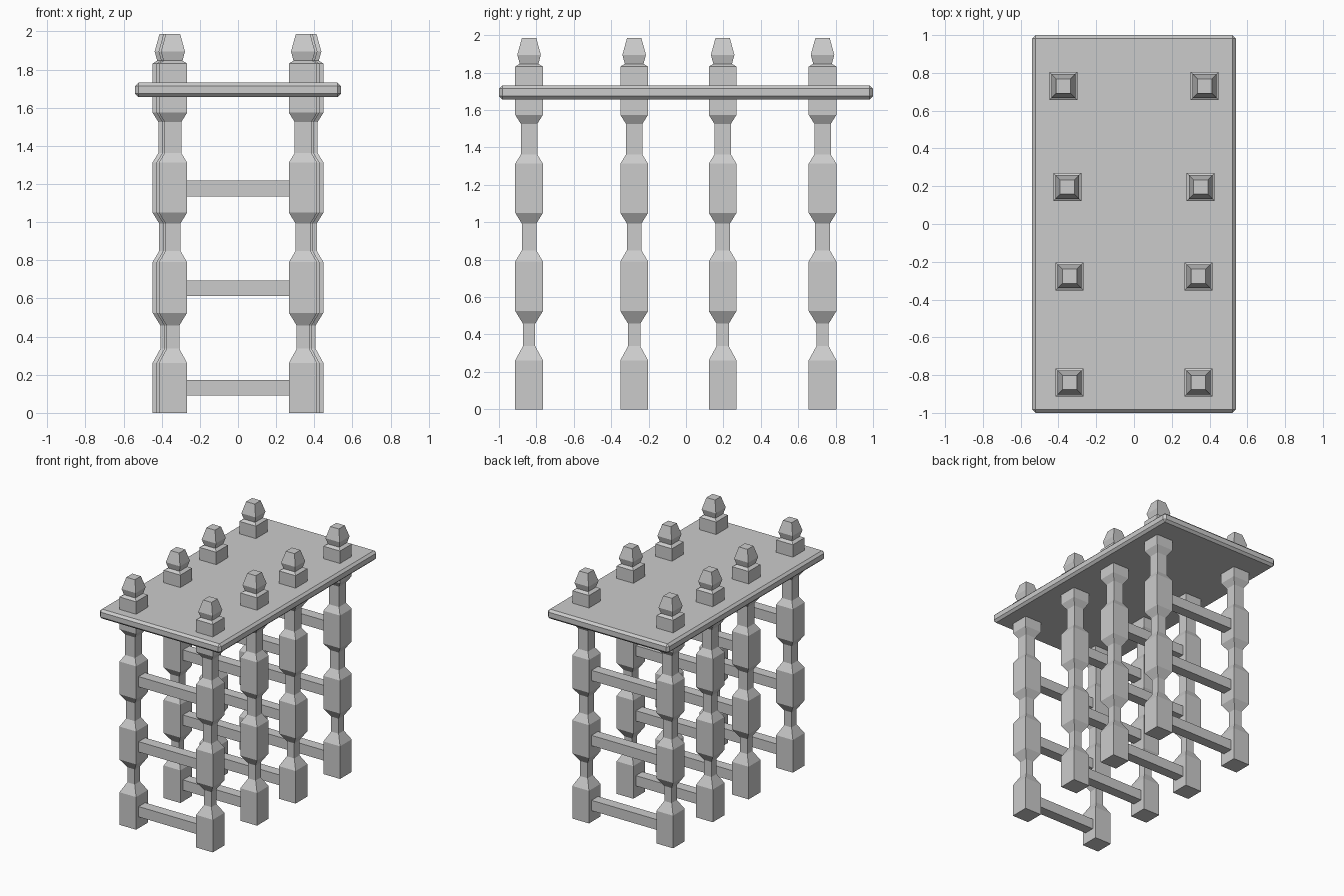
import bpy
import bmesh

cube = bpy.data.objects.get("Cube")
if cube:
    bpy.data.objects.remove(cube, do_unlink=True)

grey = bpy.data.materials.new("plain grey")
grey.use_nodes = True
grey.diffuse_color = (0.6, 0.6, 0.6, 1)
grey.node_tree.nodes["Principled BSDF"].inputs["Base Color"].default_value = (0.6, 0.6, 0.6, 1)


def finish(name, bm):
    bmesh.ops.recalc_face_normals(bm, faces=bm.faces)
    mesh = bpy.data.meshes.new(name)
    bm.to_mesh(mesh)
    bm.free()
    mesh.materials.append(grey)
    obj = bpy.data.objects.new(name, mesh)
    bpy.context.collection.objects.link(obj)
    return obj


def box(name, size, centre, bevel=0):
    bm = bmesh.new()
    bmesh.ops.create_cube(bm, size=1)
    bmesh.ops.scale(bm, vec=size, verts=bm.verts)
    if bevel:
        bmesh.ops.bevel(bm, geom=bm.edges[:], offset=bevel, segments=1, affect='EDGES')
    obj = finish(name, bm)
    obj.location = centre
    return obj


def square_turned(name, profile, x, y):
    """Stack square rings of (half width, height) into a closed post."""
    bm = bmesh.new()
    corners = ((-1, -1), (1, -1), (1, 1), (-1, 1))
    rings = [[bm.verts.new((sx * r, sy * r, z)) for sx, sy in corners] for r, z in profile]
    for low, high in zip(rings, rings[1:]):
        for i in range(4):
            j = (i + 1) % 4
            bm.faces.new((low[i], low[j], high[j], high[i]))
    bm.faces.new(rings[0][::-1])
    bm.faces.new(rings[-1])
    obj = finish(name, bm)
    obj.location = (x, y, 0)
    return obj


# Post outline: square blocks, waists that thicken upward, and a finial
W = 0.074
post_profile = [
    (W, 0), (W, 0.262), (0.033, 0.337), (0.033, 0.458),
    (W, 0.525), (W, 0.79), (0.039, 0.85), (0.039, 0.993),
    (W, 1.05), (W, 1.313), (0.044, 1.362), (0.044, 1.526),
    (W, 1.574), (W, 1.832), (0.05, 1.847), (0.063, 1.895), (0.038, 1.986),
]

# Table top with chamfered edges
box("table_top", (1.08, 2.0, 0.076), (0, 0, 1.694), 0.018)

# Four frames, each a pair of posts joined by three rungs
frames = [("front", 0.341, -0.839), ("front_middle", 0.341, -0.277),
          ("back_middle", 0.353, 0.196), ("back", 0.374, 0.73)]
for name, half, y in frames:
    for side, sign in (("left", 1), ("right", -1)):
        square_turned(f"{name}_{side}_post", post_profile, sign * half, y)
    for level, z in (("lower", 0.132), ("middle", 0.654), ("upper", 1.177)):
        box(f"{name}_{level}_rung", (2 * half - W, 0.083, 0.083), (0, y, z))
